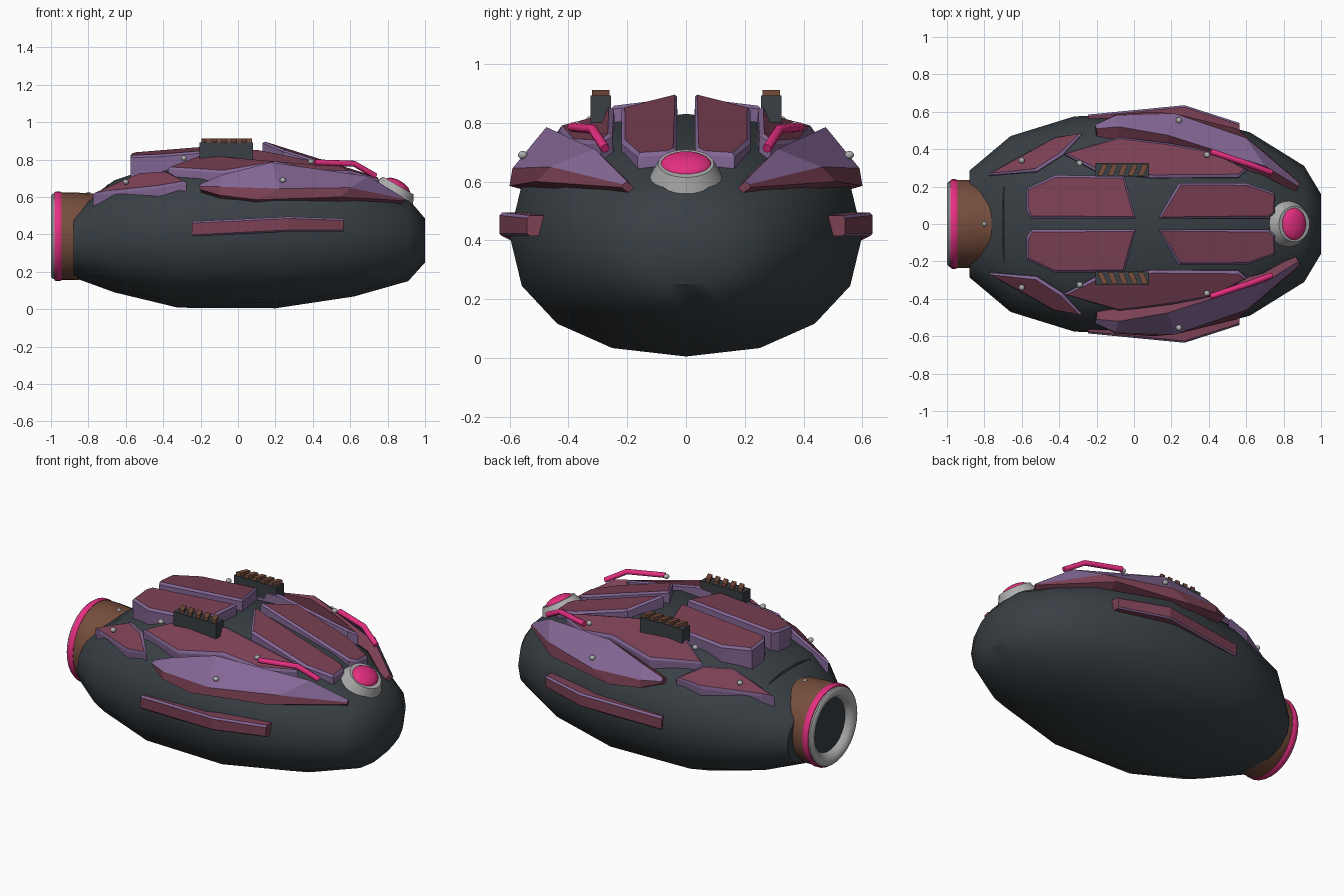
import bpy, bmesh, math
from mathutils import Matrix, Vector

if "Cube" in bpy.data.objects:
    bpy.data.objects.remove(bpy.data.objects["Cube"])


def material(name, rgb):
    m = bpy.data.materials.new(name)
    m.diffuse_color = (*rgb, 1)
    m.use_nodes = True
    m.node_tree.nodes["Principled BSDF"].inputs["Base Color"].default_value = m.diffuse_color
    return m


DARK = material("charcoal", (0.040, 0.050, 0.058))
ROSE = material("dusty rose", (0.20, 0.052, 0.088))
PURPLE = material("muted purple", (0.23, 0.135, 0.30))
PINK = material("hot pink", (0.78, 0.028, 0.22))
GREY = material("light grey", (0.42, 0.42, 0.42))
BROWN = material("brown", (0.18, 0.075, 0.045))
BLACK = material("near black", (0.012, 0.014, 0.016))


def finish(bm, name, mats, smooth=None, mirror=False):
    bmesh.ops.recalc_face_normals(bm, faces=bm.faces)
    me = bpy.data.meshes.new(name)
    bm.to_mesh(me)
    bm.free()
    ob = bpy.data.objects.new(name, me)
    bpy.context.collection.objects.link(ob)
    for m in mats:
        me.materials.append(m)
    if mirror:
        ob.modifiers.new("mirror", "MIRROR").use_axis = (False, True, False)
    if smooth:
        bpy.ops.object.select_all(action="DESELECT")
        ob.select_set(True)
        bpy.context.view_layer.objects.active = ob
        bpy.ops.object.shade_smooth_by_angle(angle=math.radians(smooth))
    return ob


def loft(name, rings, mats, rule=lambda i, j: 0, caps=True, **kw):
    """Skin closed rings; rule gives the material from ring and side index."""
    bm = bmesh.new()
    vs = [[bm.verts.new(p) for p in r] for r in rings]
    n = len(rings[0])
    for i in range(len(vs) - 1):
        for j in range(n):
            k = (j + 1) % n
            f = bm.faces.new((vs[i][j], vs[i][k], vs[i + 1][k], vs[i + 1][j]))
            f.material_index = rule(i, j)
    if caps:
        bm.faces.new(vs[0])
        bm.faces.new(vs[-1])
    return finish(bm, name, mats, **kw)


def lathe(name, profile, mat, zc=0.39, n=32, caps=False):
    """Revolve (x, radius) points around the long axis."""
    rings = [[(x, r * math.sin(a), zc + r * math.cos(a))
              for a in (2 * math.pi * j / n for j in range(n))] for x, r in profile]
    return loft(name, rings, [mat], caps=caps, smooth=40)


# Hull: stations of x, half width, bottom, top with a squarish oval section
STATIONS = [(-0.88, 0.285, 0.17, 0.53), (-0.66, 0.47, 0.09, 0.69), (-0.32, 0.575, 0.008, 0.80),
            (0.20, 0.60, 0.005, 0.83), (0.62, 0.49, 0.068, 0.725), (0.91, 0.31, 0.15, 0.59),
            (1.0, 0.16, 0.25, 0.485)]
POW = 2.2


def spow(v):
    return math.copysign(abs(v) ** (2 / POW), v)


rings = []
for x, w, lo, hi in STATIONS:
    ang = [2 * math.pi * j / 16 for j in range(16)]
    rings.append([(x, w * spow(math.sin(a)), (lo + hi) / 2 + (hi - lo) / 2 * spow(math.cos(a)))
                  for a in ang])
loft("hull", rings, [DARK], smooth=42)


def hull_z(x, y):
    """Height of the hull's upper surface."""
    for a, b in zip(STATIONS, STATIONS[1:]):
        if x <= b[0]:
            t = max(0, (x - a[0]) / (b[0] - a[0]))
            w, lo, hi = (a[k] + (b[k] - a[k]) * t for k in (1, 2, 3))
            break
    s = max(0, 1 - min(1, abs(y) / w) ** POW) ** (1 / POW)
    return (lo + hi) / 2 + (hi - lo) / 2 * s


# Raised armour plates: purple skirt and chamfer, rose top
def plate(name, pts, depth=0.10):
    bm = bmesh.new()
    top = [bm.verts.new(p) for p in pts]
    low = [bm.verts.new((x, y * 0.98, z - depth)) for x, y, z in pts]
    n = len(pts)
    for j in range(n):
        k = (j + 1) % n
        bm.faces.new((top[j], top[k], low[k], low[j]))
    cap = bm.faces.new(top)
    bm.faces.new(low)
    bmesh.ops.recalc_face_normals(bm, faces=bm.faces)
    bmesh.ops.inset_individual(bm, faces=[cap], thickness=0.014, depth=0.012)
    cap.material_index = 1
    finish(bm, name, [PURPLE, ROSE], mirror=True)


front = [(0.13, 0.03), (0.24, 0.22), (0.60, 0.22), (0.755, 0.165), (0.755, 0.06), (0.72, 0.03)]
plate("front_top_plate", [(x, y, 0.89 - (x - 0.13) * 0.315 - y * 0.06) for x, y in front])
rear = [(0.01, 0.03), (-0.55, 0.03), (-0.575, 0.07), (-0.575, 0.19), (-0.42, 0.262), (-0.05, 0.255)]
plate("rear_top_plate", [(x, y, 0.875 + x * 0.08 - y * 0.1) for x, y in rear], 0.13)
mid = [(-0.375, 0.375), (-0.2, 0.28), (0.1, 0.245), (0.56, 0.25), (0.605, 0.29), (0.42, 0.39),
       (0.2, 0.43), (-0.08, 0.465)]
plate("shoulder_plate", [(x, y, hull_z(x, y) + 0.05) for x, y in mid])
aft = [(-0.775, 0.26), (-0.52, 0.28), (-0.38, 0.37), (-0.275, 0.485), (-0.42, 0.465), (-0.72, 0.30)]
plate("aft_side_plate", [(x, y, max(0.61, hull_z(x, y) + 0.035)) for x, y in aft], 0.08)

# Large pointed side guards: lit upper facet purple, lower facet rose
TOP = [(-0.2, .51, .67), (-.08, .52, .72), (0.18, .475, .785), (0.70, .31, .71), (0.88, .2, .60)]
RIDGE = [(-0.21, .53, .655), (-.1, .58, .655), (0.22, .59, .645), (0.6, .46, .65), (.885, .215, .59)]
LOW = [(-0.2, .53, .64), (-.1, .585, .61), (.1, .60, .585), (.55, .51, .60), (.89, .22, .58)]


def inward(p, s=0.85):
    return (p[0] * 0.98, p[1] * s, 0.42 + (p[2] - 0.42) * s)


loft("side_guard", [(a, b, c, inward(c), inward(a)) for a, b, c in zip(TOP, RIDGE, LOW)],
     [ROSE, PURPLE], rule=lambda i, j: 1 if j == 0 else 0, mirror=True)

# Low side strips with a narrow purple chamfer on the upper edge
strip = []
for x, y, lo, hi in [(-0.245, 0.585, 0.39, 0.47), (0.27, 0.635, 0.415, 0.495), (0.565, 0.54, 0.415, 0.485)]:
    strip.append([(x, y - 0.13, lo), (x, y - 0.008, lo), (x, y, lo + 0.008), (x, y, hi - 0.01),
                  (x, y - 0.01, hi), (x, y - 0.13, hi)])
loft("side_strip", strip, [ROSE, PURPLE], rule=lambda i, j: int(j in (1, 3)), mirror=True)


# Ribbed grip pads
def slab(name, outline, z0, z1, mat):
    loft(name, [[(x, y, z) for x, y in outline] for z in (z0, z1)], [mat], mirror=True)


slab("grip_pad", [(-0.205, 0.255), (0.08, 0.255), (0.08, 0.325), (-0.205, 0.325)], 0.80, 0.892, DARK)
for i in range(5):
    x = -0.195 + i * 0.054
    slab("grip_rib", [(x, 0.26), (x + 0.03, 0.26), (x + 0.055, 0.32), (x + 0.025, 0.32)],
         0.885, 0.912, BROWN)

# Pink bent tubes
for s in (-1, 1):
    cu = bpy.data.curves.new("pink_tube", "CURVE")
    cu.dimensions = "3D"
    cu.bevel_depth = 0.016
    cu.bevel_resolution = 2
    cu.use_fill_caps = True
    sp = cu.splines.new("POLY")
    path = [(0.41, 0.388, 0.785), (0.62, 0.318, 0.778), (0.735, 0.275, 0.712)]
    sp.points.add(len(path) - 1)
    for pt, (x, y, z) in zip(sp.points, path):
        pt.co = (x, s * y, z, 1)
    cu.materials.append(PINK)
    bpy.context.collection.objects.link(bpy.data.objects.new("pink_tube", cu))


# Bolts
def ball(name, centre, scale, mat, rot=0, mirror=False):
    bm = bmesh.new()
    m = Matrix.Translation(centre) @ Matrix.Rotation(rot, 4, "Y") @ Matrix.Diagonal((*scale, 1))
    bmesh.ops.create_uvsphere(bm, u_segments=24, v_segments=12, radius=1, matrix=m)
    finish(bm, name, [mat], smooth=60, mirror=mirror)


for x, y, z in [(-0.60, 0.34, hull_z(-0.6, 0.34) + 0.047), (-0.29, 0.325, hull_z(-0.29, 0.325) + 0.062),
                (0.39, 0.37, 0.79), (0.24, 0.555, 0.69)]:
    ball("bolt", (x, y, z), (0.016, 0.016, 0.014), GREY, mirror=True)
ball("rear_bolt", (-0.80, 0, 0.615), (0.013, 0.013, 0.013), GREY)

# Nose lamp: tilted grey bezel with a pink dome
tilt = math.radians(30)
bm = bmesh.new()
bmesh.ops.create_cone(bm, cap_ends=True, segments=24, radius1=0.125, radius2=0.095, depth=0.06,
                      matrix=Matrix.Translation((0.842, 0, 0.635)) @ Matrix.Rotation(tilt, 4, "Y"))
finish(bm, "lamp_bezel", [GREY], smooth=40)
ball("lamp_dome", (0.852, 0, 0.655), (0.075, 0.088, 0.035), PINK, rot=tilt)

# Rear nozzle
lathe("nozzle_collar", [(-0.95, 0.232), (-0.94, 0.235), (-0.88, 0.235), (-0.70, 0.222)], BROWN, caps=True)
lathe("nozzle_ring", [(-0.945, 0.225), (-0.945, 0.236), (-0.955, 0.24), (-0.972, 0.24),
                      (-0.982, 0.234), (-0.982, 0.22)], PINK)
lathe("nozzle_rim", [(-0.975, 0.23), (-0.99, 0.228), (-1.0, 0.215), (-1.0, 0.195), (-0.985, 0.172),
                     (-0.952, 0.155)], GREY)
lathe("nozzle_core", [(-0.958, 0.17), (-0.94, 0.17)], DARK, caps=True)

# Thin seam across the rear deck
bm = bmesh.new()
row = [[bm.verts.new((x, y, hull_z(x, y) + 0.003)) for x in (-0.705 + abs(y) * 0.02, -0.692)]
       for y in (-0.2 + 0.04 * i for i in range(11))]
for a, b in zip(row, row[1:]):
    bm.faces.new((a[0], a[1], b[1], b[0]))
finish(bm, "deck_seam", [BLACK])
